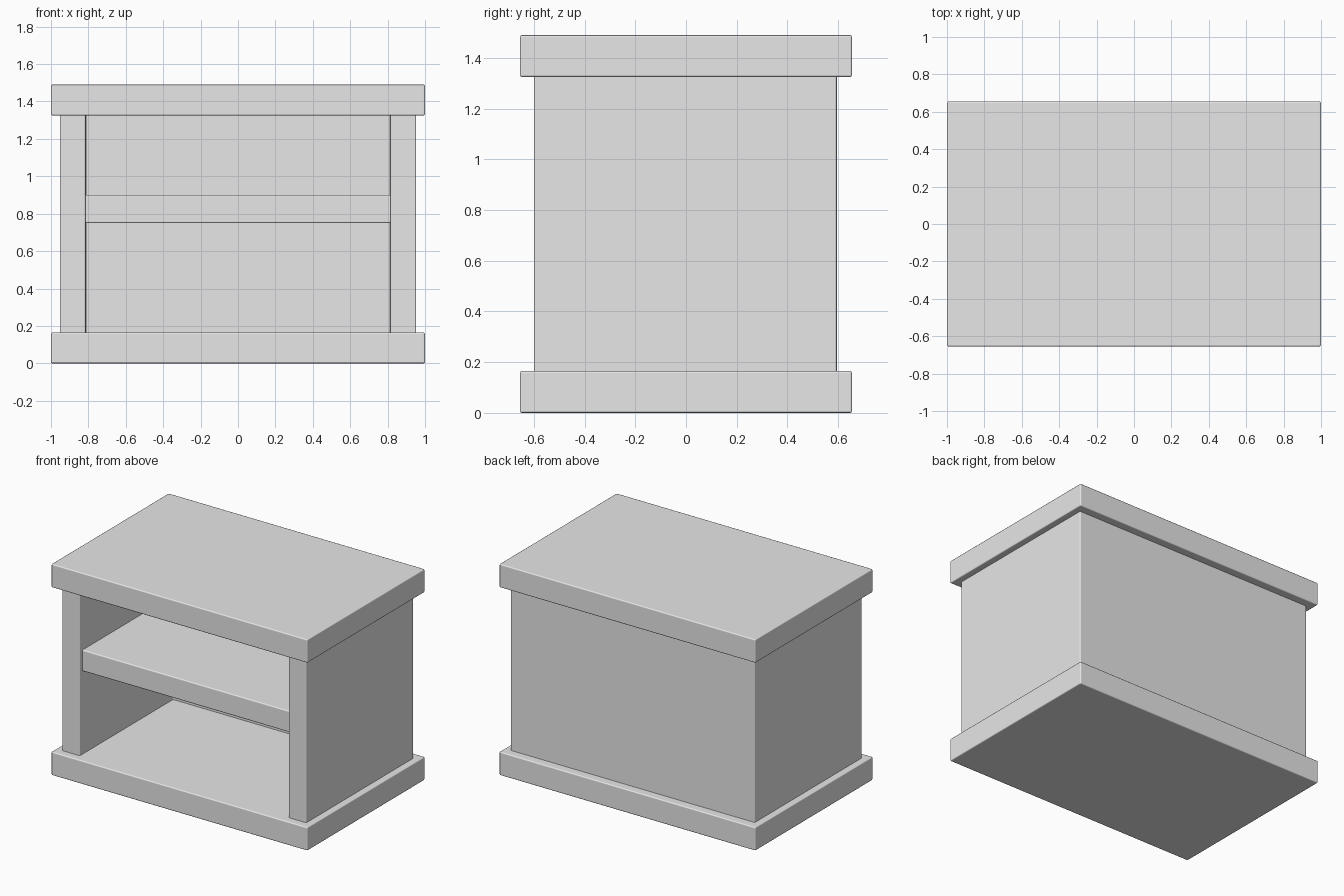
import bpy
import bmesh
import math

cube = bpy.data.objects.get("Cube")
if cube:
    bpy.data.objects.remove(cube, do_unlink=True)

# Single plain grey material
grey = bpy.data.materials.new("plain_grey")
grey.use_nodes = True
COLOUR = (0.8, 0.8, 0.8, 1.0)
grey.diffuse_color = COLOUR
grey.node_tree.nodes["Principled BSDF"].inputs["Base Color"].default_value = COLOUR


def extrude_outline(name, outline, bottom, top, bevel=0.008):
    """Raise a flat outline into a solid with softly rounded edges."""
    bm = bmesh.new()
    face = bm.faces.new([bm.verts.new((x, y, bottom)) for x, y in outline])
    raised = bmesh.ops.extrude_face_region(bm, geom=[face], use_keep_orig=True)
    verts = [v for v in raised["geom"] if isinstance(v, bmesh.types.BMVert)]
    bmesh.ops.translate(bm, verts=verts, vec=(0, 0, top - bottom))
    bmesh.ops.recalc_face_normals(bm, faces=bm.faces)
    mesh = bpy.data.meshes.new(name)
    bm.to_mesh(mesh)
    bm.free()
    mesh.materials.append(grey)
    obj = bpy.data.objects.new(name, mesh)
    bpy.context.collection.objects.link(obj)

    bpy.ops.object.select_all(action='DESELECT')
    obj.select_set(True)
    bpy.context.view_layer.objects.active = obj
    bpy.ops.object.shade_smooth_by_angle(angle=math.radians(40))
    mod = obj.modifiers.new("rounded_edges", 'BEVEL')
    mod.width = bevel
    mod.segments = 2
    mod.limit_method = 'ANGLE'
    mod.harden_normals = True
    return obj


def rectangle(half_width, front, back):
    return [(-half_width, front), (half_width, front),
            (half_width, back), (-half_width, back)]


HEIGHT, SLAB, DEPTH = 1.49, 0.165, 0.655
OUTER, INNER = 0.953, 0.815
FRONT, BACK, BACK_INNER = -0.60, 0.595, 0.44
TUCK = 0.02  # hidden overlap between joined parts

# Base and top slabs
slab = rectangle(1.0, -DEPTH, DEPTH)
extrude_outline("base_slab", slab, 0, SLAB)
extrude_outline("top_slab", slab, HEIGHT - SLAB, HEIGHT)

# Side walls and back panel as one U-shaped body, open at the front
half = [(OUTER, BACK), (OUTER, FRONT), (INNER, FRONT), (INNER, BACK_INNER)]
body = half + [(-x, y) for x, y in reversed(half)]
extrude_outline("side_and_back_walls", body, SLAB - TUCK, HEIGHT - SLAB + TUCK)

# Middle shelf, set slightly back from the front
extrude_outline("middle_shelf", rectangle(INNER + TUCK, -0.57, BACK_INNER + TUCK),
                0.75, 0.90)
